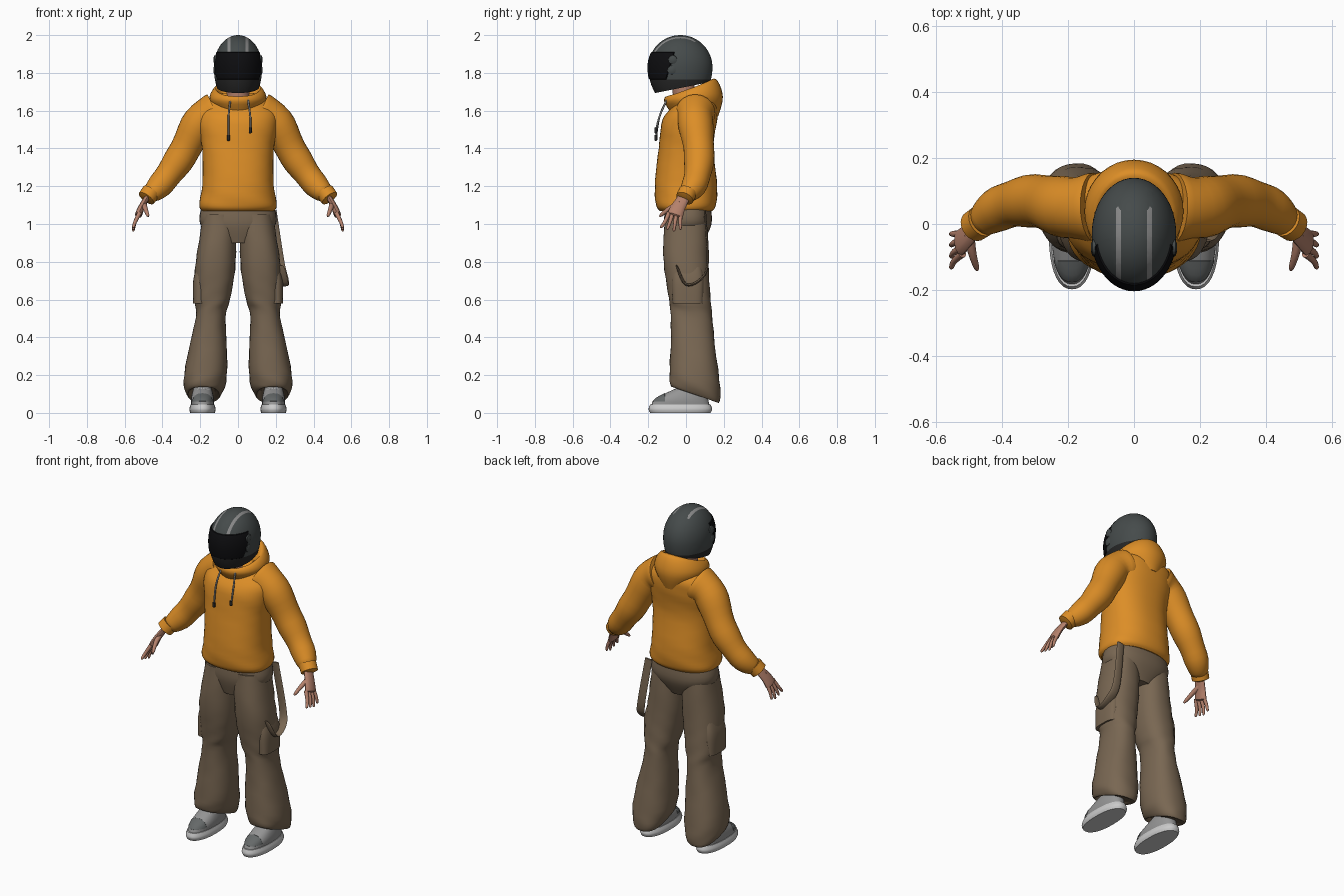
import bpy, bmesh, math
from mathutils import Vector

cube = bpy.data.objects.get("Cube")
if cube:
    bpy.data.objects.remove(cube, do_unlink=True)


def material(name, red, green, blue, roughness=0.7):
    mat = bpy.data.materials.new(name)
    mat.use_nodes = True
    mat.diffuse_color = (red, green, blue, 1)
    node = mat.node_tree.nodes["Principled BSDF"]
    node.inputs["Base Color"].default_value = mat.diffuse_color
    node.inputs["Roughness"].default_value = roughness
    return mat


orange = material("orange cloth", .72, .27, .02)
brown = material("brown cloth", .19, .135, .085)
skin = material("skin", .46, .22, .15)
shell = material("helmet grey", .06, .07, .07, .4)
black = material("visor black", .004, .004, .005, .3)
dark = material("dark trim", .02, .02, .02)
silver = material("light grey", .25, .25, .25)
shoe_grey = material("shoe grey", .3, .3, .3)
sole_white = material("sole white", .6, .6, .6)
toe_grey = material("toe grey", .13, .14, .14)
parts = []


def finish(bm, name, *mats):
    bmesh.ops.recalc_face_normals(bm, faces=bm.faces)
    mesh = bpy.data.meshes.new(name)
    bm.to_mesh(mesh)
    bm.free()
    ob = bpy.data.objects.new(name, mesh)
    bpy.context.collection.objects.link(ob)
    for mat in mats:
        mesh.materials.append(mat)
    parts.append(ob)
    return ob


def skin_rings(name, rings, *mats):
    """Join a stack of rings and cap both ends."""
    bm = bmesh.new()
    loops = [[bm.verts.new(p) for p in ring] for ring in rings]
    for low, high in zip(loops, loops[1:]):
        for i in range(len(low)):
            bm.faces.new((low[i - 1], low[i], high[i], high[i - 1]))
    bm.faces.new(loops[0])
    bm.faces.new(loops[-1])
    return finish(bm, name, *mats)


def spline(keys, steps=5):
    """Smooth interpolation through equal-length tuples."""
    pad = [keys[0], *keys, keys[-1]]
    out = []
    for a, b, c, d in zip(pad, pad[1:], pad[2:], pad[3:]):
        for i in range(steps):
            t = i / steps
            out.append([q + t / 2 * (r - p + t * (2 * p - 5 * q + 4 * r - s
                                                  + t * (3 * q - p - 3 * r + s)))
                        for p, q, r, s in zip(a, b, c, d)])
    return out + [keys[-1]]


def superellipse(angle, power):
    return [math.copysign(abs(w) ** (2 / power), w)
            for w in (math.cos(angle), math.sin(angle))]


def loft(name, keys, *mats, side=1, centre=lambda z: 0, slope=0, power=2.3, fold=0, sides=36):
    """Level rings given as height, half width, half depth, y; slope grows upward in t."""
    rings = []
    profile = spline(keys)
    for k, (z, wide, deep, y) in enumerate(profile):
        tilt = slope * (k / (len(profile) - 1)) ** 2
        ring = []
        for i in range(sides):
            angle = math.tau * i / sides
            u, v = superellipse(angle, power)
            swell = 1 + fold * math.sin(3 * angle + 40 * z) * math.sin(angle + 23 * z)
            depth = v * deep * swell
            ring.append((side * (centre(z) + u * wide * swell), y + depth, z + tilt * depth))
        rings.append(ring)
    return skin_rings(name, rings, *mats)


def tube(name, path, start, end, mat, side=1, flat=1, ref=(0, 1, 0), fold=0, sides=12):
    """Tapered sweep along a path; flat narrows it across the ref direction."""
    pos = [Vector(p) for p in spline(path)]
    last = len(pos) - 1
    rings = []
    for k, p in enumerate(pos):
        t = k / last
        radius = (start + (end - start) * t) * (1 - t ** 20 / 2) * (1 + fold * math.sin(k * 1.3))
        along = (pos[min(k + 1, last)] - pos[max(k - 1, 0)]).normalized()
        u = Vector(ref)
        u = (u - along * u.dot(along)).normalized()
        v = along.cross(u) * flat
        ring = []
        for i in range(sides):
            angle = math.tau * i / sides
            q = p + (u * math.cos(angle) + v * math.sin(angle)) * radius
            ring.append((side * q.x, q.y, q.z))
        rings.append(ring)
    return skin_rings(name, rings, mat)


def paint(ob, planes, rule, lift):
    """Slice along planes, colour faces by rule, raise the panel in slot one."""
    bm = bmesh.new()
    bm.from_mesh(ob.data)
    for point, normal in planes:
        bmesh.ops.bisect_plane(bm, geom=[*bm.verts, *bm.edges, *bm.faces],
                               plane_co=point, plane_no=normal)
    for face in bm.faces:
        face.material_index = rule(face.calc_center_median())
    panel = [face for face in bm.faces if face.material_index == 1]
    bmesh.ops.inset_region(bm, faces=panel, thickness=lift, depth=lift)
    bm.to_mesh(ob.data)
    bm.free()


# Helmet shell: egg with a slanted open bottom
bm = bmesh.new()
bmesh.ops.create_uvsphere(bm, u_segments=48, v_segments=28, radius=1)
for vert in bm.verts:
    x, y, z = vert.co
    vert.co = (.128 * x, .17 * y - .03, 1.83 + z * (.17 if z > 0 else .22))
bmesh.ops.bisect_plane(bm, geom=[*bm.verts, *bm.edges, *bm.faces], clear_inner=True,
                       plane_co=(0, -.03, 1.72), plane_no=(0, -.2, 1))
bmesh.ops.holes_fill(bm, edges=bm.edges)
helmet = finish(bm, "helmet", shell, black, dark, silver)

# Helmet colours: visor, dark rim, two stripes
visor_edge, visor_normal = Vector((0, -.06, 1.91)), Vector((0, 1, -.3))
rim, brow = 1.765, 1.91


def helmet_colour(c):
    if c.z < rim:
        return 2
    if c.z < brow:
        return int((c - visor_edge).dot(visor_normal) < 0)
    return 3 if .04 < abs(c.x) < .055 and c.y < .05 else 0


cuts = [((0, 0, z), (0, 0, 1)) for z in (rim, brow)] + [(visor_edge, visor_normal)]
cuts += [((x, 0, 0), (1, 0, 0)) for x in (-.055, -.04, .04, .055)]
paint(helmet, cuts, helmet_colour, .004)

# Neck, hooded top and hood
loft("neck", [(1.6, .06, .06, 0), (1.78, .06, .06, -.02)], skin, power=2)
loft("hoodie_body", [
    (1.07, .19, .14, 0), (1.1, .205, .16, 0), (1.2, .19, .165, 0), (1.4, .19, .145, 0),
    (1.55, .21, .145, .02), (1.63, .18, .115, .05), (1.69, .09, .08, .05)],
    orange, fold=.012, sides=48)
loft("hood", [(1.57, .09, .12, .05), (1.66, .15, .155, .04), (1.72, .12, .13, .03),
              (1.68, .08, .08, .02)], orange, slope=.8, power=2)
for x, tip in ((-.05, 1.45), (.065, 1.49)):
    tube("drawstring", [(x * .8, -.1, 1.66), (x, -.14, 1.57), (x, -.16, tip)],
         .005, .005, silver)
    tube("drawstring_tip", [(x, -.16, tip + .02), (x, -.16, tip - .01)], .008, .008, dark)

loft("trouser_seat", [(1.1, .19, .12, .01), (1, .2, .125, .01), (.9, .1, .09, 0)], brown)

for side, word in ((1, "left"), (-1, "right")):
    for y, z in ((-.07, 1.87), (-.075, 1.815)):
        tube(f"{word}_visor_pivot", [(.1, y, z), (.13, y, z)], .026, .022, shell, side)

    # Sleeve and gathered cuff
    tube(f"{word}_sleeve", [(.12, .05, 1.59), (.2, .05, 1.54), (.3, .07, 1.36),
                            (.4, .05, 1.22), (.47, 0, 1.15)],
         .105, .055, orange, side, fold=.03, sides=28)
    tube(f"{word}_cuff", [(.46, .01, 1.17), (.49, -.01, 1.13)], .05, .048, orange, side, sides=20)

    # Hand with fingers and thumb
    tube(f"{word}_palm", [(.47, 0, 1.16), (.51, -.04, 1.09), (.53, -.06, 1.04)],
         .03, .045, skin, side, flat=.45)
    for i in range(4):
        root, tip = -.03 - .02 * i, -.03 - .035 * i
        tube(f"{word}_finger", [(.52, root, 1.06), (.545, (root + tip) / 2, 1.01),
                                (.555, tip, .96 + .01 * abs(i - 1))], .012, .007, skin, side)
    tube(f"{word}_thumb", [(.5, -.03, 1.11), (.49, -.09, 1.08), (.475, -.14, 1.04)],
         .017, .008, skin, side, ref=(1, 0, 0))

    # Flared trouser leg and cargo pocket, both following the leg's lean
    loft(f"{word}_trouser_leg", [
        (1.05, .09, .11, 0), (.8, .105, .12, 0), (.6, .095, .11, .02), (.5, .08, .11, .03),
        (.2, .115, .13, .045), (.1, .09, .13, .05), (.11, .06, .1, .05)],
        brown, side=side, centre=lambda z: .19 - .09 * z, slope=-.45, fold=.03)
    loft(f"{word}_cargo_pocket", [(.79, .035, .07, .01), (.7, .05, .085, .01),
                                  (.58, .04, .08, .01)],
         brown, side=side, centre=lambda z: .25 - .09 * z, power=3)

    # Shoe: sole, upper with raised toe panel, laces
    middle = .188
    loft(f"{word}_sole", [(0, .065, .16, -.03), (.02, .07, .168, -.03), (.045, .063, .16, -.03)],
         sole_white, side=side, centre=lambda z: middle)
    shoe = loft(f"{word}_shoe", [(.04, .06, .155, -.03), (.08, .06, .135, -.02),
                                 (.14, .045, .065, .035)],
                shoe_grey, toe_grey, side=side, centre=lambda z: middle)
    paint(shoe, [((0, -.11, 0), (0, 1, 0)), ((0, 0, .06), (0, 0, 1))],
          lambda c: int(c.y < -.11 and c.z > .06), .002)
    for i in range(3):
        y, z = -.09 + .02 * i, .1 + .014 * i
        tube(f"{word}_lace", [(middle - .035, y, z - .01), (middle, y, z),
                              (middle + .035, y, z - .01)], .005, .005, sole_white, side)

# Strap hanging in a loop from the left hip
tube("hip_strap", [(.18, .1, 1.07), (.22, .115, .8), (.24, .08, .71), (.24, 0, .68),
                   (.22, -.05, .78)], .024, .03, brown, flat=.25, ref=(1, 0, 0))

# Smooth shading with sharp creases kept
bpy.ops.object.select_all(action="DESELECT")
for ob in parts:
    ob.select_set(True)
bpy.context.view_layer.objects.active = parts[0]
bpy.ops.object.shade_smooth_by_angle(angle=math.radians(40))
